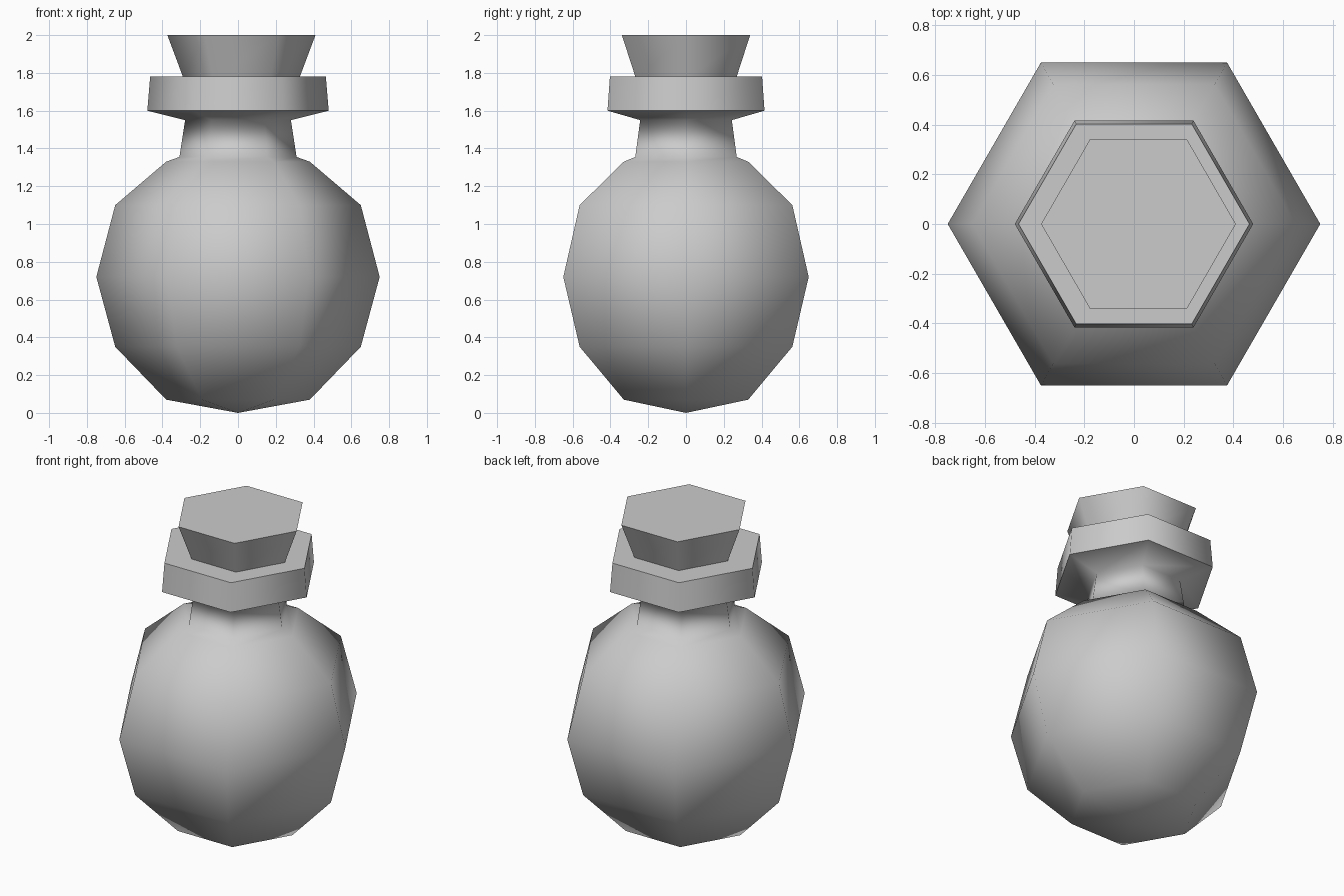
import bpy, bmesh
from math import cos, sin, pi

default = bpy.data.objects.get("Cube")
if default:
    bpy.data.objects.remove(default, do_unlink=True)

SIDES = 6
GREY = (0.6, 0.6, 0.6, 1.0)

grey = bpy.data.materials.new("plain grey")
grey.use_nodes = True
grey.diffuse_color = GREY
bsdf = next(n for n in grey.node_tree.nodes if n.type == 'BSDF_PRINCIPLED')
bsdf.inputs["Base Color"].default_value = GREY


def lathe(name, profile, sharp_rings, centre_x=0.0, tip_z=None):
    """Six-sided turned part; rings listed in sharp_rings keep a crisp edge."""
    bm = bmesh.new()
    rings = []
    for r, z in profile:
        rings.append([bm.verts.new((r * cos(2 * pi * i / SIDES),
                                    r * sin(2 * pi * i / SIDES), z))
                      for i in range(SIDES)])
    for low, high in zip(rings, rings[1:]):
        for i in range(SIDES):
            j = (i + 1) % SIDES
            bm.faces.new((low[i], low[j], high[j], high[i]))
    # Close the ends, with a point or a flat cap below
    bm.faces.new(rings[-1])
    if tip_z is None:
        bm.faces.new(rings[0][::-1])
    else:
        tip = bm.verts.new((0, 0, tip_z))
        for i in range(SIDES):
            bm.faces.new((tip, rings[0][(i + 1) % SIDES], rings[0][i]))
    for f in bm.faces:
        f.smooth = True
    for k in sharp_rings:
        for i in range(SIDES):
            edge = bm.edges.get((rings[k][i], rings[k][(i + 1) % SIDES]))
            edge.smooth = False
    bmesh.ops.recalc_face_normals(bm, faces=bm.faces)
    mesh = bpy.data.meshes.new(name)
    bm.to_mesh(mesh)
    bm.free()
    mesh.materials.append(grey)
    obj = bpy.data.objects.new(name, mesh)
    obj.location.x = centre_x
    bpy.context.collection.objects.link(obj)
    return obj


# Round flask with neck and wide lip
flask = [(0.38, 0.07), (0.65, 0.35), (0.75, 0.72), (0.65, 1.10),
         (0.38, 1.33), (0.31, 1.355), (0.28, 1.55), (0.48, 1.60), (0.465, 1.78)]
lathe("bottle", flask, sharp_rings=(-2, -1), tip_z=0.0)

# Tapered stopper, seated slightly off centre
lathe("stopper", [(0.306, 1.77), (0.392, 2.0)], sharp_rings=(0, 1), centre_x=0.018)
